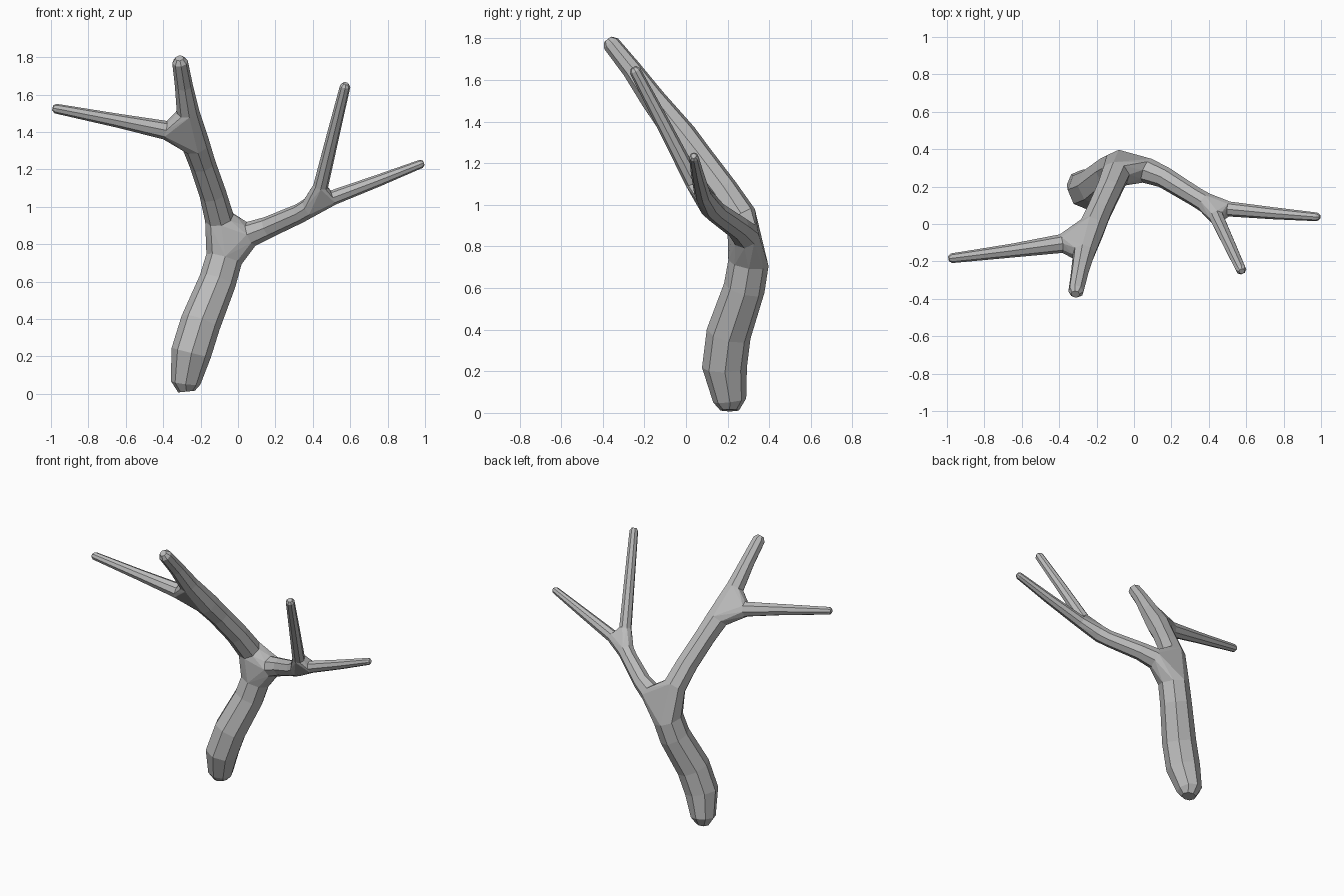
import bpy
import bmesh
from math import cos, sin, tau
from mathutils import Vector

cube = bpy.data.objects.get("Cube")
if cube:
    bpy.data.objects.remove(cube, do_unlink=True)

SIDES = 8
bark = bpy.data.materials.new("grey_bark")
bark.use_nodes = True
GREY = (0.5, 0.5, 0.5, 1)
bark.diffuse_color = GREY
bsdf = bark.node_tree.nodes["Principled BSDF"]
bsdf.inputs["Base Color"].default_value = GREY
bsdf.inputs["Roughness"].default_value = 0.8


def finish(bm, name):
    bmesh.ops.recalc_face_normals(bm, faces=bm.faces[:])
    mesh = bpy.data.meshes.new(name)
    bm.to_mesh(mesh)
    bm.free()
    mesh.materials.append(bark)
    bpy.context.collection.objects.link(bpy.data.objects.new(name, mesh))


def limb(name, path, tip=True):
    """Faceted tube through (x, y, z, radius) points; returns its end rings."""
    centres = [Vector(p[:3]) for p in path]
    radii = [p[3] for p in path]
    if tip:  # small bevelled end
        way = (centres[-1] - centres[-2]).normalized()
        centres.append(centres[-1] + way * radii[-1] * 0.6)
        radii.append(radii[-1] * 0.55)
    bm = bmesh.new()
    rings = []
    last = len(centres) - 1
    tangent = side = None
    for i, (c, r) in enumerate(zip(centres, radii)):
        ahead = (centres[min(i + 1, last)] - centres[max(i - 1, 0)]).normalized()
        if side is None:
            side = ahead.orthogonal().normalized()
        else:
            side = tangent.rotation_difference(ahead) @ side
        tangent = ahead
        other = ahead.cross(side)
        rings.append([bm.verts.new(c + r * (side * cos(tau * k / SIDES)
                                            + other * sin(tau * k / SIDES)))
                      for k in range(SIDES)])
    for a, b in zip(rings, rings[1:]):
        for k in range(SIDES):
            n = (k + 1) % SIDES
            bm.faces.new((a[k], a[n], b[n], b[k]))
    bm.faces.new(rings[0])
    bm.faces.new(rings[-1])
    ends = [[v.co.copy() for v in ring] for ring in (rings[0], rings[-1])]
    finish(bm, name)
    return ends


def fork(name, *rings):
    """Faceted joint wrapped around the rings of the limbs that meet."""
    bm = bmesh.new()
    verts = [bm.verts.new(co) for ring in rings for co in ring]
    hull = bmesh.ops.convex_hull(bm, input=verts)
    loose = {e for e in hull["geom_interior"] + hull["geom_unused"]
             if isinstance(e, bmesh.types.BMVert)}
    bmesh.ops.delete(bm, geom=list(loose), context="VERTS")
    bmesh.ops.dissolve_limit(bm, angle_limit=0.03, verts=bm.verts[:], edges=bm.edges[:])
    finish(bm, name)


# Trunk, from its rounded foot up to the main fork
trunk = limb("trunk", [
    (-0.275, 0.21, 0.012, 0.045), (-0.28, 0.21, 0.06, 0.08),
    (-0.25, 0.185, 0.22, 0.108), (-0.2, 0.205, 0.38, 0.108),
    (-0.11, 0.28, 0.6, 0.1), (-0.075, 0.3, 0.72, 0.098)], tip=False)

# Tall limb leaning forward, and its two ends
tall = limb("right_limb", [
    (-0.1, 0.265, 0.94, 0.078), (-0.135, 0.18, 1.07, 0.072),
    (-0.19, 0.06, 1.23, 0.07), (-0.225, -0.02, 1.33, 0.075)], tip=False)
upper = limb("right_upper_branch", [
    (-0.268, -0.16, 1.51, 0.06), (-0.29, -0.26, 1.65, 0.048),
    (-0.31, -0.36, 1.775, 0.042)])
outer = limb("right_outer_branch", [
    (-0.39, -0.105, 1.41, 0.05), (-0.65, -0.142, 1.462, 0.037),
    (-0.975, -0.183, 1.525, 0.026)])

# Lower limb reaching sideways, and its two ends
low = limb("left_limb", [
    (0.07, 0.285, 0.855, 0.068), (0.16, 0.25, 0.89, 0.058),
    (0.33, 0.145, 0.965, 0.052), (0.38, 0.115, 0.995, 0.054)], tip=False)
rise = limb("left_upper_branch", [
    (0.442, 0.035, 1.11, 0.04), (0.51, -0.11, 1.39, 0.034),
    (0.573, -0.245, 1.645, 0.028)])
reach = limb("left_outer_branch", [
    (0.51, 0.08, 1.05, 0.04), (0.75, 0.057, 1.14, 0.032),
    (0.98, 0.038, 1.23, 0.023)])

# Joints
fork("main_fork", trunk[1], tall[0], low[0])
fork("right_fork", tall[1], upper[0], outer[0])
fork("left_fork", low[1], rise[0], reach[0])
